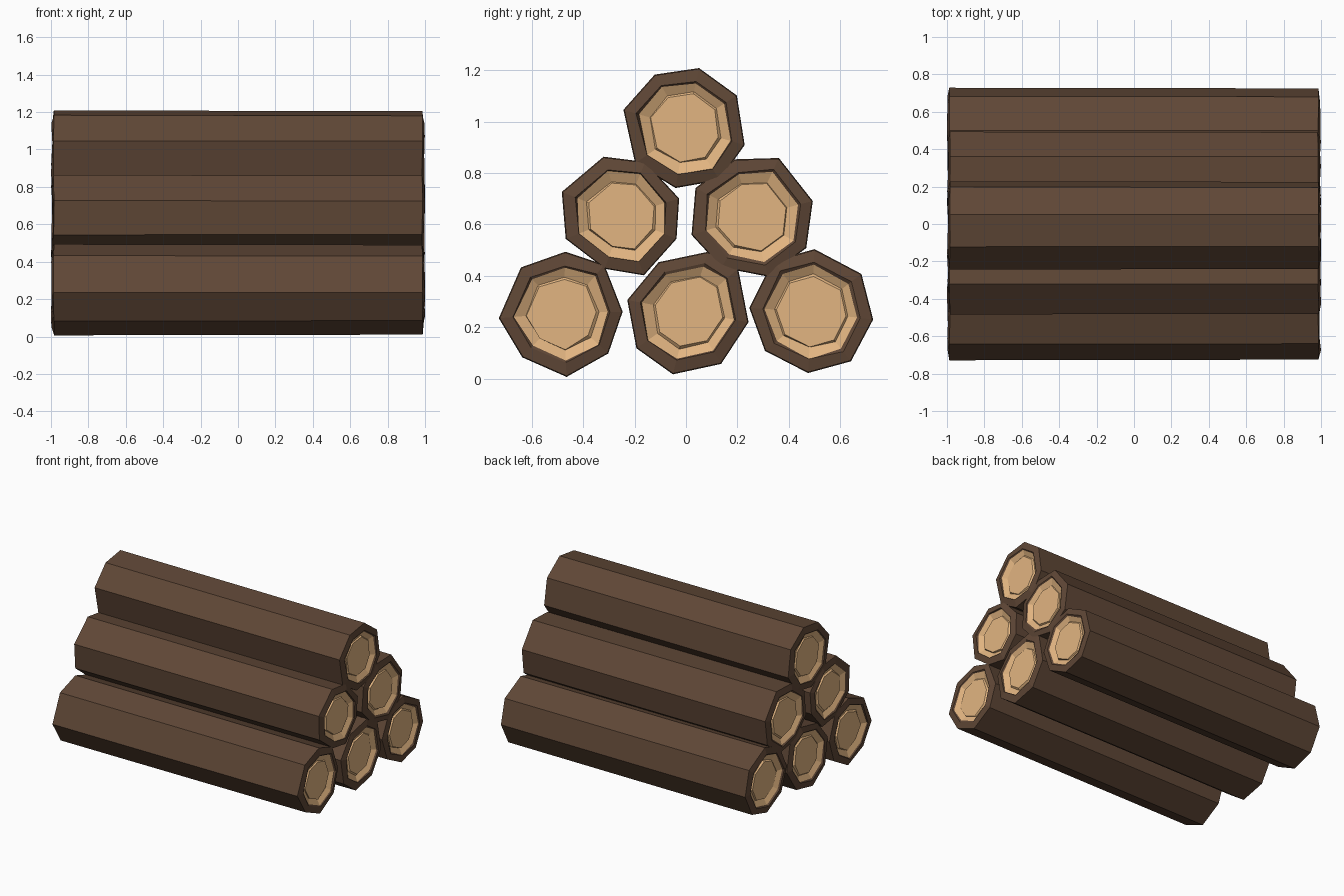
import bpy, bmesh, random
from mathutils import Vector

if "Cube" in bpy.data.objects:
    bpy.data.objects.remove(bpy.data.objects["Cube"])

random.seed(4)


def material(name, color):
    m = bpy.data.materials.new(name)
    m.diffuse_color = (*color, 1)
    m.use_nodes = True
    m.node_tree.nodes["Principled BSDF"].inputs["Base Color"].default_value = m.diffuse_color
    return m


bark = material("bark", (0.115, 0.063, 0.037))
wood = material("cut_wood", (0.76, 0.46, 0.22))

# Eight-sided cross-section (y, z) of each log
LOGS = {
    "log_bottom_left": [(-.47, .49), (-.32, .44), (-.25, .26), (-.305, .10),
                        (-.465, .01), (-.635, .085), (-.725, .235), (-.64, .43)],
    "log_bottom_middle": [(.085, .49), (.20, .425), (.24, .22), (.135, .06),
                          (-.05, .02), (-.19, .12), (-.225, .305), (-.105, .45)],
    "log_bottom_right": [(.50, .50), (.68, .405), (.725, .23), (.64, .07),
                         (.475, .025), (.31, .11), (.25, .275), (.34, .455)],
    "log_middle_left": [(-.32, .86), (-.16, .84), (-.03, .70), (-.04, .545),
                        (-.165, .405), (-.315, .43), (-.465, .545), (-.48, .725)],
    "log_middle_right": [(.19, .85), (.36, .855), (.49, .69), (.465, .51),
                         (.32, .40), (.14, .435), (.025, .56), (.04, .74)],
    "log_top": [(-.12, 1.18), (.05, 1.205), (.195, 1.10), (.225, .91),
                (.13, .775), (-.04, .745), (-.195, .84), (-.24, 1.045)],
}

# End rings: (scale, x, position jitter, material of band leading to the ring)
END = [(1.0, .985, .003, 0), (.80, .995, .005, 0), (.77, .987, 0, 0),
       (.60, .967, .003, 1), (.57, .976, .002, 1)]


def bridge(bm, a, b, mat):
    n = len(a)
    for i in range(n):
        f = bm.faces.new((a[i], a[(i + 1) % n], b[(i + 1) % n], b[i]))
        f.material_index = mat


def make_log(name, outline):
    bm = bmesh.new()
    pts = [Vector(p) for p in outline]
    centre = sum(pts, Vector((0, 0))) / len(pts)
    outer = []
    for side in (-1, 1):
        swell = 1.015 if side < 0 else 1.0
        prev = None
        for scale, x, jitter, mat in END:
            ring = []
            for p in pts:
                s = scale * swell
                if scale < 1:
                    s *= random.uniform(.97, 1.03)
                q = centre + (p - centre) * s
                ring.append(bm.verts.new((side * (x + random.uniform(-jitter, jitter)), q.x, q.y)))
            if prev:
                bridge(bm, prev, ring, mat)
            else:
                outer.append(ring)
            prev = ring
        # raised heartwood disc
        bm.faces.new(prev).material_index = 1
    # bark sides
    bridge(bm, outer[0], outer[1], 0)
    bmesh.ops.recalc_face_normals(bm, faces=bm.faces)
    me = bpy.data.meshes.new(name)
    bm.to_mesh(me)
    bm.free()
    me.materials.append(bark)
    me.materials.append(wood)
    bpy.context.collection.objects.link(bpy.data.objects.new(name, me))


for name, outline in LOGS.items():
    make_log(name, outline)
